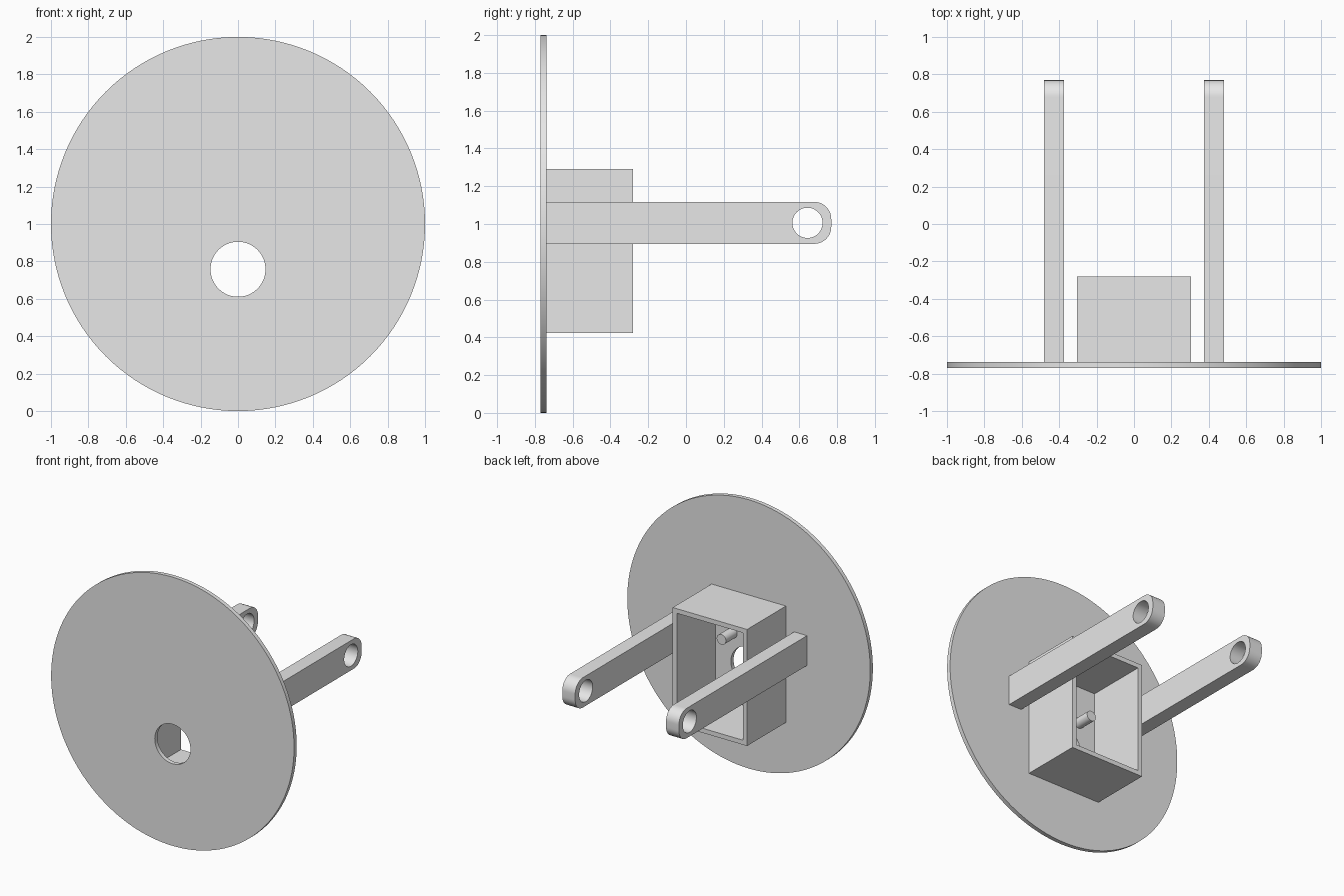
import bpy
import bmesh
from math import sin, cos, pi, radians
from mathutils import Matrix

cube = bpy.data.objects.get("Cube")
if cube:
    bpy.data.objects.remove(cube, do_unlink=True)

GREY = (0.8, 0.8, 0.8, 1.0)
grey = bpy.data.materials.new("light grey")
grey.use_nodes = True
grey.diffuse_color = GREY
grey.node_tree.nodes["Principled BSDF"].inputs["Base Color"].default_value = GREY

# Local (u, v, depth) mapped to world: u,v = x,z with depth y / u,v = y,z with depth x
ALONG_Y = Matrix(((1, 0, 0), (0, 0, 1), (0, 1, 0))).to_4x4()
ALONG_X = Matrix(((0, 0, 1), (1, 0, 0), (0, 1, 0))).to_4x4()


def arc(u, v, r, start=0, end=2 * pi, n=64):
    return [(u + r * cos(start + (end - start) * i / n),
             v + r * sin(start + (end - start) * i / n)) for i in range(n)]


def rect(u0, u1, v0, v1):
    return [(u0, v0), (u1, v0), (u1, v1), (u0, v1)]


def extrude_profile(name, loops, d0, d1, matrix):
    """Fill the first loop, leave the others as holes, and extrude from d0 to d1."""
    bm = bmesh.new()
    for loop in loops:
        verts = [bm.verts.new((u, v, d0)) for u, v in loop]
        for i, vert in enumerate(verts):
            bm.edges.new((vert, verts[(i + 1) % len(verts)]))
    bmesh.ops.triangle_fill(bm, edges=bm.edges[:], use_beauty=True, normal=(0, 0, 1))
    grown = bmesh.ops.extrude_face_region(bm, geom=bm.faces[:], use_keep_orig=True)
    moved = [g for g in grown["geom"] if isinstance(g, bmesh.types.BMVert)]
    bmesh.ops.translate(bm, verts=moved, vec=(0, 0, d1 - d0))
    bmesh.ops.transform(bm, matrix=matrix, verts=bm.verts[:])
    bmesh.ops.recalc_face_normals(bm, faces=bm.faces[:])
    mesh = bpy.data.meshes.new(name)
    bm.to_mesh(mesh)
    bm.free()
    mesh.materials.append(grey)
    mesh.shade_smooth()
    mesh.set_sharp_from_angle(angle=radians(30))
    obj = bpy.data.objects.new(name, mesh)
    bpy.context.collection.objects.link(obj)
    return obj


FRONT, BACK = -0.769, -0.738   # faces of the disc

# Round face plate with its off-centre hole
extrude_profile("face_plate", [arc(0, 1, 1, n=128), arc(0, 0.758, 0.147)],
                FRONT, BACK, ALONG_Y)

# Open rectangular housing behind the plate
WALL = 0.034
extrude_profile("housing", [rect(-0.306, 0.306, 0.424, 1.291),
                            rect(-0.306 + WALL, 0.306 - WALL,
                                 0.424 + WALL, 1.291 - WALL)],
                BACK, -0.281, ALONG_Y)

# Arm outline: square at the plate, rounded at the free end, with a pin hole
END, LOW, HIGH, R = 0.769, 0.895, 1.117, 0.09
arm = [(BACK, HIGH), (BACK, LOW)]
arm += arc(END - R, LOW + R, R, -pi / 2, 0, 12) + [(END, LOW + R)]
arm += arc(END - R, HIGH - R, R, 0, pi / 2, 12) + [(END - R, HIGH)]
pin_hole = arc(0.643, 1.006, 0.08, n=48)

for side, name in ((1, "left"), (-1, "right")):
    extrude_profile(name + "_arm", [arm, pin_hole], side * 0.374, side * 0.48, ALONG_X)
    # Small peg inside the housing
    extrude_profile(name + "_peg", [arc(side * 0.133, 0.975, 0.038, n=32)],
                    BACK, -0.605, ALONG_Y)
